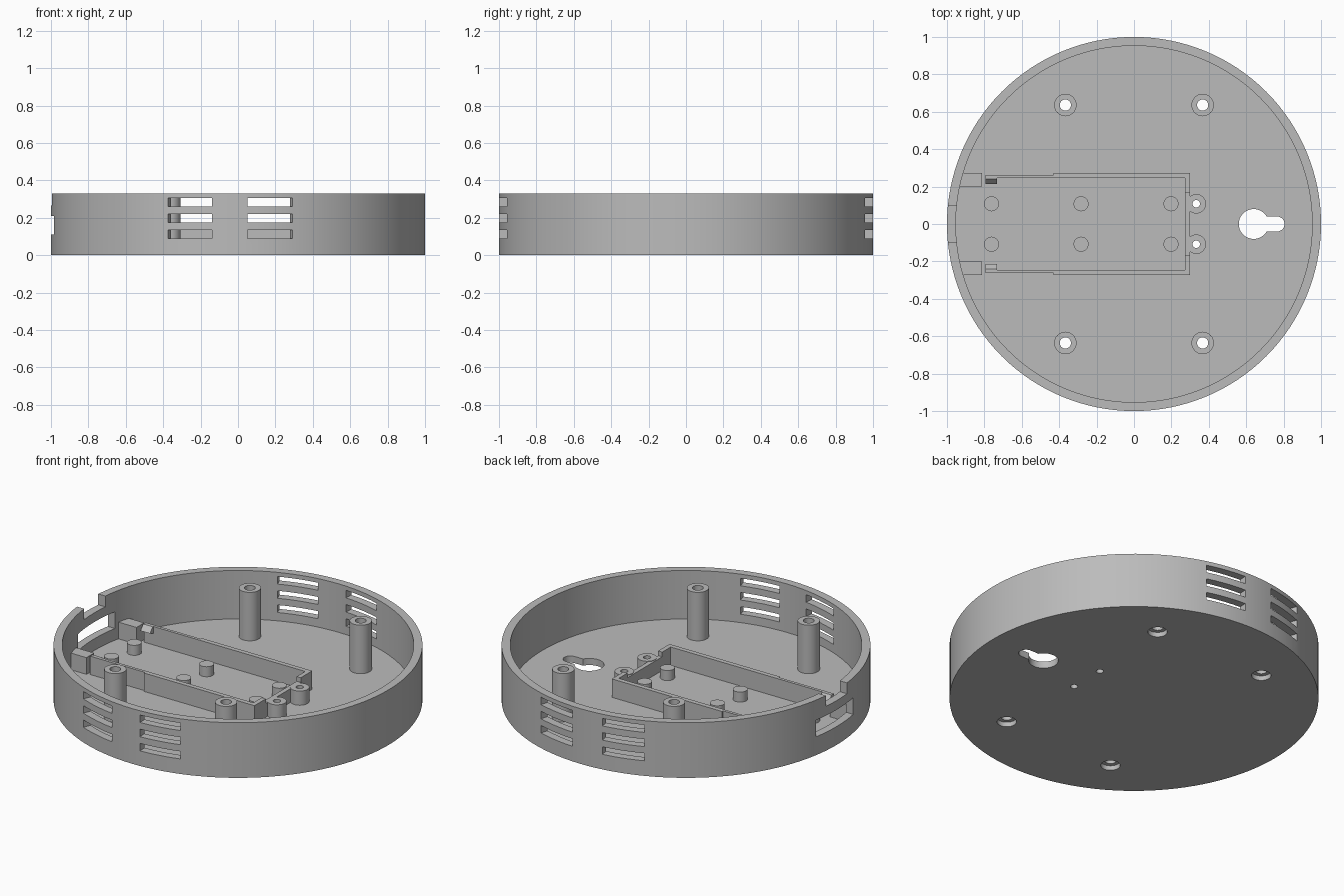
import bpy, bmesh, math

if "Cube" in bpy.data.objects:
    bpy.data.objects.remove(bpy.data.objects["Cube"])

grey = bpy.data.materials.new("grey plastic")
grey.diffuse_color = (0.5, 0.5, 0.5, 1)
grey.use_nodes = True
grey.node_tree.nodes["Principled BSDF"].inputs["Base Color"].default_value = grey.diffuse_color

FLOOR, TOP, R_IN = 0.04, 0.33, 0.953


def finish(bm, name):
    bmesh.ops.recalc_face_normals(bm, faces=bm.faces)
    me = bpy.data.meshes.new(name)
    bm.to_mesh(me)
    bm.free()
    ob = bpy.data.objects.new(name, me)
    bpy.context.collection.objects.link(ob)
    me.materials.append(grey)
    return ob


def smooth(ob):
    bpy.ops.object.select_all(action='DESELECT')
    ob.select_set(True)
    bpy.context.view_layer.objects.active = ob
    bpy.ops.object.shade_smooth_by_angle(angle=math.radians(30))


def lathe(bm, profile, x=0, y=0, n=32):
    """Revolve a closed (radius, z) loop around a vertical axis at x, y."""
    rings = []
    for i in range(n):
        a = 2 * math.pi * i / n
        rings.append([bm.verts.new((x + r * math.cos(a), y + r * math.sin(a), z)) for r, z in profile])
    m = len(profile)
    for i in range(n):
        p, q = rings[i], rings[(i + 1) % n]
        for j in range(m):
            k = (j + 1) % m
            if profile[j][0] > 0 or profile[k][0] > 0:
                bm.faces.new((p[j], q[j], q[k], p[k]))
    bmesh.ops.remove_doubles(bm, verts=[v for r in rings for v in r], dist=1e-5)
    bmesh.ops.dissolve_degenerate(bm, edges=bm.edges, dist=1e-6)


def prism(bm, outline, z0, z1):
    """Extrude a flat (x, y) outline between two heights."""
    lo = [bm.verts.new((x, y, z0)) for x, y in outline]
    hi = [bm.verts.new((x, y, z1)) for x, y in outline]
    bm.faces.new(lo[::-1])
    bm.faces.new(hi)
    n = len(lo)
    for i in range(n):
        j = (i + 1) % n
        bm.faces.new((lo[i], lo[j], hi[j], hi[i]))


def box(bm, x0, x1, y0, y1, z0, z1):
    y0, y1 = min(y0, y1), max(y0, y1)
    prism(bm, [(x0, y0), (x1, y0), (x1, y1), (x0, y1)], z0, z1)


def arc(r, a0, a1, n, cx=0, cy=0):
    return [(cx + r * math.cos(math.radians(a0 + (a1 - a0) * i / n)),
             cy + r * math.sin(math.radians(a0 + (a1 - a0) * i / n))) for i in range(n + 1)]


# Round tray: floor and rim
bm = bmesh.new()
lathe(bm, [(0, 0), (1, 0), (1, TOP), (R_IN, TOP), (R_IN, FLOOR), (0, FLOOR)], n=128)
tray = finish(bm, "round_tray")

# Everything cut out of the tray
posts = [(sx * 0.367, sy * 0.636) for sx in (-1, 1) for sy in (-1, 1)]
bosses = [(0.333, s * 0.108) for s in (-1, 1)]
bm = bmesh.new()
for x, y in posts:      # screw holes with counterbores
    lathe(bm, [(0, -0.1), (0.053, -0.1), (0.053, 0.028), (0.03, 0.028), (0.03, 0.2), (0, 0.2)], x, y)
for x, y in bosses:     # small screw holes
    lathe(bm, [(0, -0.1), (0.02, -0.1), (0.02, 0.2), (0, 0.2)], x, y, 24)
# Keyhole for hanging
prism(bm, arc(0.08, 30, 330, 32, 0.64) + arc(0.04, -90, 90, 12, 0.765), -0.1, 0.2)
# Vent slots, front and back
for side in (-1, 1):
    for mid in (9.9, -15.0):
        c = side * (90 - mid)
        for z0 in (0.09, 0.175, 0.26):
            prism(bm, arc(1.1, c - 7, c + 7, 6) + arc(0.9, c + 7, c - 7, 6), z0, z0 + 0.045)
# Cable window and rim notch on the left
box(bm, -1.1, -0.88, -0.175, 0.175, 0.11, 0.21)
box(bm, -1.1, -0.88, -0.1, 0.1, 0.265, 0.45)
cutter = finish(bm, "tray_cutter")
cutter.hide_render = True
mod = tray.modifiers.new("cut", 'BOOLEAN')
mod.object = cutter
mod.operation = 'DIFFERENCE'
mod.solver = 'EXACT'
bpy.context.view_layer.objects.active = tray
bpy.ops.object.modifier_apply(modifier="cut")
bpy.data.objects.remove(cutter)
smooth(tray)


def tube(name, x, y, r, hole, top):
    bm = bmesh.new()
    lathe(bm, [(hole, FLOOR), (r, FLOOR), (r, top), (hole, top)], x, y)
    smooth(finish(bm, name))


# Tall screw posts and short screw bosses
for x, y in posts:
    tube("screw_post", x, y, 0.06, 0.03, TOP)
for x, y in bosses:
    tube("screw_boss", x, y, 0.052, 0.02, 0.125)

# Support pegs inside the holder
for x in (-0.762, -0.283, 0.198):
    for y in (-0.108, 0.108):
        bm = bmesh.new()
        lathe(bm, [(0, FLOOR), (0.04, FLOOR), (0.04, 0.1), (0, 0.1)], x, y)
        smooth(finish(bm, "support_peg"))

# Holder: side walls, clips and stop blocks mirrored about y = 0
for s in (-1, 1):
    bm = bmesh.new()
    outline = [(-0.795, 0.245), (0.3, 0.245), (0.3, 0.273), (-0.43, 0.273), (-0.43, 0.263), (-0.795, 0.263)]
    prism(bm, [(x, s * y) for x, y in outline], FLOOR, 0.15)
    finish(bm, "holder_side_wall")

    bm = bmesh.new()    # wedge clip on the wall's inner face
    tri = [(0.25, 0.15), (0.24, 0.15), (0.213, 0.12), (0.25, 0.105)]
    ends = [[bm.verts.new((x, s * y, z)) for y, z in tri] for x in (-0.795, -0.732)]
    bm.faces.new(ends[0])
    bm.faces.new(ends[1])
    for i in range(4):
        j = (i + 1) % 4
        bm.faces.new((ends[0][i], ends[0][j], ends[1][j], ends[1][i]))
    finish(bm, "holder_clip")

    bm = bmesh.new()
    box(bm, -0.955, -0.812, s * 0.2, s * 0.273, FLOOR, 0.14)
    finish(bm, "stop_block")

    bm = bmesh.new()    # full-height end of the end wall
    box(bm, 0.273, 0.3, s * 0.165, s * 0.245, FLOOR, 0.15)
    finish(bm, "holder_end_wall")

# Lower middle of the end wall
bm = bmesh.new()
box(bm, 0.273, 0.3, -0.165, 0.165, FLOOR, 0.122)
finish(bm, "holder_end_sill")
